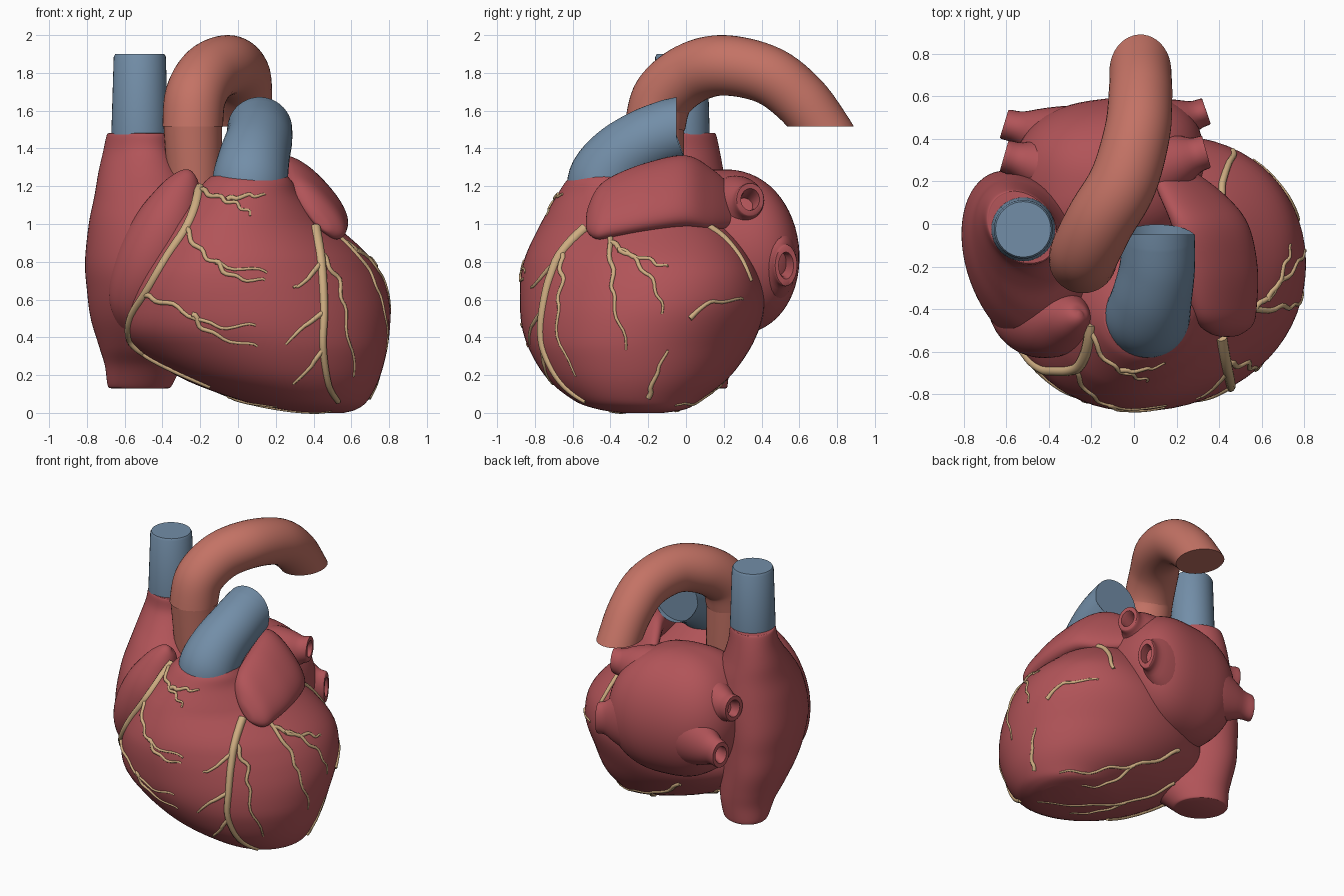
import bpy, bmesh, math
from mathutils import Vector
from mathutils.bvhtree import BVHTree

if "Cube" in bpy.data.objects:
    bpy.data.objects.remove(bpy.data.objects["Cube"])

def material(name, rgb):
    m = bpy.data.materials.new(name)
    m.diffuse_color = (*rgb, 1)
    m.use_nodes = True
    m.node_tree.nodes["Principled BSDF"].inputs["Base Color"].default_value = m.diffuse_color
    return m

MUSCLE = material("muscle", (0.44, 0.088, 0.098))
ARTERY = material("artery", (0.55, 0.17, 0.13))
VEIN = material("vein", (0.17, 0.27, 0.39))
FAT = material("coronary", (0.62, 0.42, 0.22))

def spline(pts, n):
    """Catmull-Rom through tuples of any length, n steps per span."""
    out = []
    for i in range(len(pts) - 1):
        a, b, c, d = (pts[max(0, min(len(pts) - 1, i + k))] for k in (-1, 0, 1, 2))
        for s in range(n):
            t = s / n
            out.append(tuple(0.5 * (2 * q + (r - p) * t + (2 * p - 5 * q + 4 * r - w) * t * t
                       + (3 * q - p - 3 * r + w) * t ** 3) for p, q, r, w in zip(a, b, c, d)))
    return out + [tuple(pts[-1])]

def ring(c, u, v, n=48, e=2.0):
    """Superellipse ring around c spanned by half axes u and v."""
    c, u, v = Vector(c), Vector(u), Vector(v)
    f = lambda w: math.copysign(abs(w) ** (2 / e), w)
    return [c + u * f(math.cos(2 * math.pi * i / n)) + v * f(math.sin(2 * math.pi * i / n)) for i in range(n)]

def add_loft(bm, rings):
    vs = [[bm.verts.new(p) for p in r] for r in rings]
    n = len(vs[0])
    for a, b in zip(vs, vs[1:]):
        for i in range(n):
            j = (i + 1) % n
            bm.faces.new((a[i], a[j], b[j], b[i]))
    bm.faces.new(vs[0][::-1])
    bm.faces.new(vs[-1])

def finish(bm, name, mat):
    bmesh.ops.recalc_face_normals(bm, faces=bm.faces)
    me = bpy.data.meshes.new(name)
    bm.to_mesh(me)
    bm.free()
    me.materials.append(mat)
    ob = bpy.data.objects.new(name, me)
    bpy.context.collection.objects.link(ob)
    bpy.ops.object.select_all(action='DESELECT')
    ob.select_set(True)
    bpy.context.view_layer.objects.active = ob
    bpy.ops.object.shade_smooth_by_angle(angle=math.radians(40))
    return ob

def loft(name, rings, mat, cut_from=None, cut_z=None):
    """Loft rings; optionally slice off what lies below cut_z beyond y = cut_from."""
    bm = bmesh.new()
    add_loft(bm, rings)
    if cut_from is not None:
        geom = [g for s in (bm.verts, bm.edges, bm.faces) for g in s
                if all(v.co.y > cut_from for v in (getattr(g, "verts", None) or [g]))]
        cut = bmesh.ops.bisect_plane(bm, geom=geom, plane_co=(0, 0, cut_z), plane_no=(0, 0, -1), clear_outer=True)
        bmesh.ops.edgeloop_fill(bm, edges=[g for g in cut["geom_cut"] if isinstance(g, bmesh.types.BMEdge)])
    return finish(bm, name, mat)

def stack(name, rows, mat, shear):
    """Loft of level sections given as z, xmin, xmax, ymin, ymax; shear(z) swings the front to +x."""
    rings = []
    for z, a, b, c, d in spline(rows, 6):
        ry, k = (d - c) / 2, shear(z)
        rx = math.sqrt(((b - a) / 2) ** 2 - (k * ry) ** 2)
        rings.append(ring(((a + b) / 2, (c + d) / 2, z), (rx, 0, 0), (-k * ry, ry, 0), 64))
    return loft(name, rings, mat)

def tube_rings(path, n, t0=None, t1=None):
    """Rings along x, y, z, radius points with a transported frame."""
    ps = [Vector(p[:3]) for p in path]
    u, out = None, []
    for i, p in enumerate(ps):
        t = (ps[min(i + 1, len(ps) - 1)] - ps[max(i - 1, 0)]).normalized()
        if i == 0 and t0: t = Vector(t0)
        if i == len(ps) - 1 and t1: t = Vector(t1)
        u = t.orthogonal() if u is None else u - t * u.dot(t)
        u.normalize()
        out.append(ring(p, u * path[i][3], t.cross(u) * path[i][3], n))
    return out

# Ventricles: stacked level sections from the apex up to the outflow cone
ventricles = stack("ventricles", [
    (0.0, 0.35, 0.56, -0.34, -0.12), (0.02, 0.22, 0.63, -0.47, 0.0),
    (0.07, 0.0, 0.69, -0.6, 0.08), (0.2, -0.33, 0.755, -0.75, 0.24),
    (0.4, -0.59, 0.8, -0.855, 0.37), (0.6, -0.6, 0.8, -0.88, 0.415),
    (0.8, -0.5, 0.72, -0.86, 0.35), (1.0, -0.37, 0.51, -0.77, 0.2),
    (1.14, -0.25, 0.35, -0.69, -0.05), (1.22, -0.18, 0.29, -0.64, -0.2),
    (1.255, -0.14, 0.26, -0.6, -0.26)], MUSCLE,
    lambda z: -0.2 * max(0, min(1, (z - 0.35) / 0.4)) * min(1, max(0, (1.3 - z) / 0.3)))

# Right atrium with the lower and upper caval stubs
right_atrium = stack("right_atrium", [
    (0.13, -0.67, -0.37, -0.09, 0.21), (0.145, -0.69, -0.35, -0.11, 0.22),
    (0.25, -0.705, -0.3, -0.22, 0.23), (0.35, -0.735, -0.27, -0.36, 0.24),
    (0.5, -0.78, -0.25, -0.5, 0.25), (0.65, -0.8, -0.22, -0.59, 0.25),
    (0.8, -0.81, -0.2, -0.61, 0.25), (1.0, -0.79, -0.17, -0.55, 0.24),
    (1.15, -0.76, -0.22, -0.43, 0.22), (1.27, -0.74, -0.3, -0.3, 0.2),
    (1.38, -0.715, -0.35, -0.21, 0.18), (1.47, -0.695, -0.36, -0.19, 0.16),
    (1.48, -0.68, -0.37, -0.18, 0.15)], MUSCLE, lambda z: 0.22)

# Right auricle, a lobe along the groove
right_auricle = loft("right_auricle", tube_rings(spline([
    (-0.25, -0.42, 1.275, 0.01), (-0.265, -0.43, 1.25, 0.06), (-0.31, -0.44, 1.15, 0.12),
    (-0.38, -0.45, 0.98, 0.175), (-0.47, -0.43, 0.78, 0.185), (-0.54, -0.37, 0.6, 0.15),
    (-0.56, -0.3, 0.45, 0.07)], 6), 40), MUSCLE)

# Left atrium: a rounded block behind
rows = []
for k in range(-15, 16):
    s = k / 15 * math.pi / 2 * 0.98
    c = math.cos(s) ** 0.87
    rows.append(ring((-0.12, 0.21 - 0.02 * math.sin(s), 0.85 + 0.44 * math.sin(s)),
                     (0.45 * c, 0.05 * c, 0), (0, 0.38 * c, 0), 64, 2.8))
left_atrium = loft("left_atrium", rows, MUSCLE)

# Pulmonary veins: flared open stubs on both sides of the left atrium
def vein_stub(name, x0, x1, yz0, yz1, ry, rz):
    d = x1 - x0
    flare = spline([(0, 2.6), (0.3, 2.3), (0.6, 1.7), (0.82, 1.15), (0.97, 1.06), (1, 1.0)], 3)
    lean = math.copysign(0.02, d)
    loft(name, [ring((x0 + d * t, yz0[0] + (yz1[0] - yz0[0]) * t, yz0[1] + (yz1[1] - yz0[1]) * t),
                     (-lean * s, ry * s, 0), (0, 0, rz * s), 28)
                for t, s in flare + [(1, 0.68), (0.93, 0.6), (0.6, 0.5)]], MUSCLE)

vein_stub("vein_right_upper", 0.04, 0.34, (0.24, 1.03), (0.34, 1.13), 0.072, 0.085)
vein_stub("vein_right_lower", 0.04, 0.34, (0.42, 0.82), (0.53, 0.78), 0.058, 0.105)
vein_stub("vein_left_upper", -0.24, -0.61, (0.22, 0.95), (0.32, 1.02), 0.07, 0.09)
vein_stub("vein_left_lower", -0.22, -0.61, (0.38, 0.81), (0.47, 0.74), 0.065, 0.09)

# Left auricle: a slanted flap wrapped over the left shoulder
left_auricle = loft("left_auricle", [
    ring((x, y, z), (0.16 * s, 0, -0.175 * s), (0.075 * s, 0, 0.06 * s), 40, 2.2)
    for y, x, z, s in spline([
        (0.27, 0.16, 1.08, 0.5), (0.14, 0.27, 1.13, 0.85), (0.0, 0.355, 1.175, 1.0),
        (-0.2, 0.405, 1.145, 0.97), (-0.38, 0.42, 1.095, 0.87), (-0.47, 0.43, 1.055, 0.72),
        (-0.52, 0.435, 1.02, 0.35), (-0.53, 0.435, 1.0, 0.05)], 6)], MUSCLE)

# Aorta: root and arch, end cut level
loft("aorta_root", tube_rings([(-0.22, -0.15, 1.0, 0.13), (-0.23, -0.155, 1.25, 0.145),
     (-0.24, -0.165, 1.53, 0.155)], 40, (0, 0, 1), (0, 0, 1)), ARTERY)
loft("aortic_arch", tube_rings(spline([
    (-0.24, -0.165, 1.515, 0.16), (-0.225, -0.12, 1.675, 0.162), (-0.155, 0.02, 1.795, 0.162),
    (-0.05, 0.2, 1.84, 0.16), (0.015, 0.43, 1.79, 0.155), (0.03, 0.6, 1.665, 0.15),
    (0.03, 0.725, 1.505, 0.145), (0.03, 0.83, 1.33, 0.145)], 8), 40, (0, 0, 1)), ARTERY, 0.36, 1.515)

# Pulmonary trunk, end cut upright
loft("pulmonary_trunk", tube_rings(spline([
    (0.065, -0.42, 1.12, 0.2), (0.065, -0.425, 1.23, 0.2), (0.085, -0.34, 1.345, 0.188),
    (0.11, -0.2, 1.44, 0.177), (0.115, -0.05, 1.5, 0.172)], 8), 40, (0, 0, 1), (0, 1, 0)), VEIN)

# Upper caval vein
loft("upper_caval_vein", [ring((-0.52, -0.025, z), (r, 0, 0), (0, r, 0), 40)
     for z, r in ((1.475, 0.15), (1.5, 0.15), (1.885, 0.138), (1.9, 0.13))], VEIN)

# Coronary vessels: 2D paths projected onto the muscle surface
surf = bmesh.new()
for ob in (ventricles, right_atrium, right_auricle):
    surf.from_mesh(ob.data)
bvh = BVHTree.FromBMesh(surf)
surf.free()
VIEWS = {"front": (lambda a, b: (a, -3, b), (0, 1, 0)),
         "side": (lambda a, b: (3, a, b), (-1, 0, 0)),
         "below": (lambda a, b: (a, b, -3), (0, 0, 1))}

def vessel(bm, view, pts, r0, r1):
    origin, direction = VIEWS[view]
    path, flat = [], spline(pts, 7)
    for i, (a, b) in enumerate(flat):
        w = 0.008 * math.sin(i * 1.1) if r0 < 0.018 else 0
        hit = bvh.ray_cast(Vector(origin(a + w, b + w)), Vector(direction))[0]
        if hit is None or (path and (hit - Vector(path[-1][:3])).length > 0.14):
            continue
        path.append((*hit, r0 + (r1 - r0) * i / (len(flat) - 1)))
    if len(path) > 2:
        add_loft(bm, tube_rings(path, 10))

TREES = {
    "right_coronary": ("front", [
        [(-.2, 1.18), (-.1, 1.14), (0, 1.1), (.07, 1.05)], [(-.06, 1.13), (.05, 1.15), (.14, 1.15)],
        [(-.28, .98), (-.2, .86), (-.08, .78), (.16, .75)], [(-.12, .8), (-.02, .72), (.14, .7)],
        [(-.5, .62), (-.35, .57), (-.12, .46), (.1, .47)], [(-.24, .52), (-.14, .42), (.1, .35)]]),
    "left_coronary": ("front", [
        [(.44, .8), (.36, .7), (.29, .66)], [(.45, .53), (.34, .45), (.25, .36)],
        [(.45, .34), (.38, .24), (.29, .15)], [(.44, .84), (.53, .7), (.57, .5), (.62, .2)]]),
    "side_coronary": ("side", [
        [(-.41, .94), (-.39, .75), (-.38, .58), (-.31, .34)],
        [(-.4, .9), (-.28, .82), (-.17, .68), (-.12, .53)], [(-.36, .86), (-.2, .81), (-.1, .77)],
        [(.02, .5), (.12, .58), (.3, .6)], [(-.2, .08), (-.16, .2), (-.1, .33)]]),
    "lower_coronary": ("below", [
        [(-.3, .05), (-.1, -.12), (.2, -.25), (.5, -.4)], [(-.15, .28), (.1, .2), (.35, .1), (.6, -.05)],
        [(-.05, -.15), (.05, -.3), (.2, -.42)], [(.15, .18), (.25, .02), (.4, -.06)]])}
MAIN = {
    "right_coronary": ("front", 0.028, 0.014, [(-.2, 1.2), (-.23, 1.08), (-.28, .97), (-.38, .82),
                       (-.48, .65), (-.57, .5), (-.57, .38), (-.48, .3), (-.33, .22), (-.15, .14)]),
    "left_coronary": ("front", 0.028, 0.014, [(.41, .98), (.44, .8), (.455, .55), (.45, .35), (.48, .15), (.53, .06)]),
    "side_coronary": ("side", 0.02, 0.012, [(.1, 1.0), (.2, .93), (.29, .82), (.345, .7)])}
for name, (view, paths) in TREES.items():
    bm = bmesh.new()
    if name in MAIN:
        v, a, b, pts = MAIN[name]
        vessel(bm, v, pts, a, b)
    for pts in paths:
        vessel(bm, view, pts, 0.015, 0.006)
    finish(bm, name, FAT)
